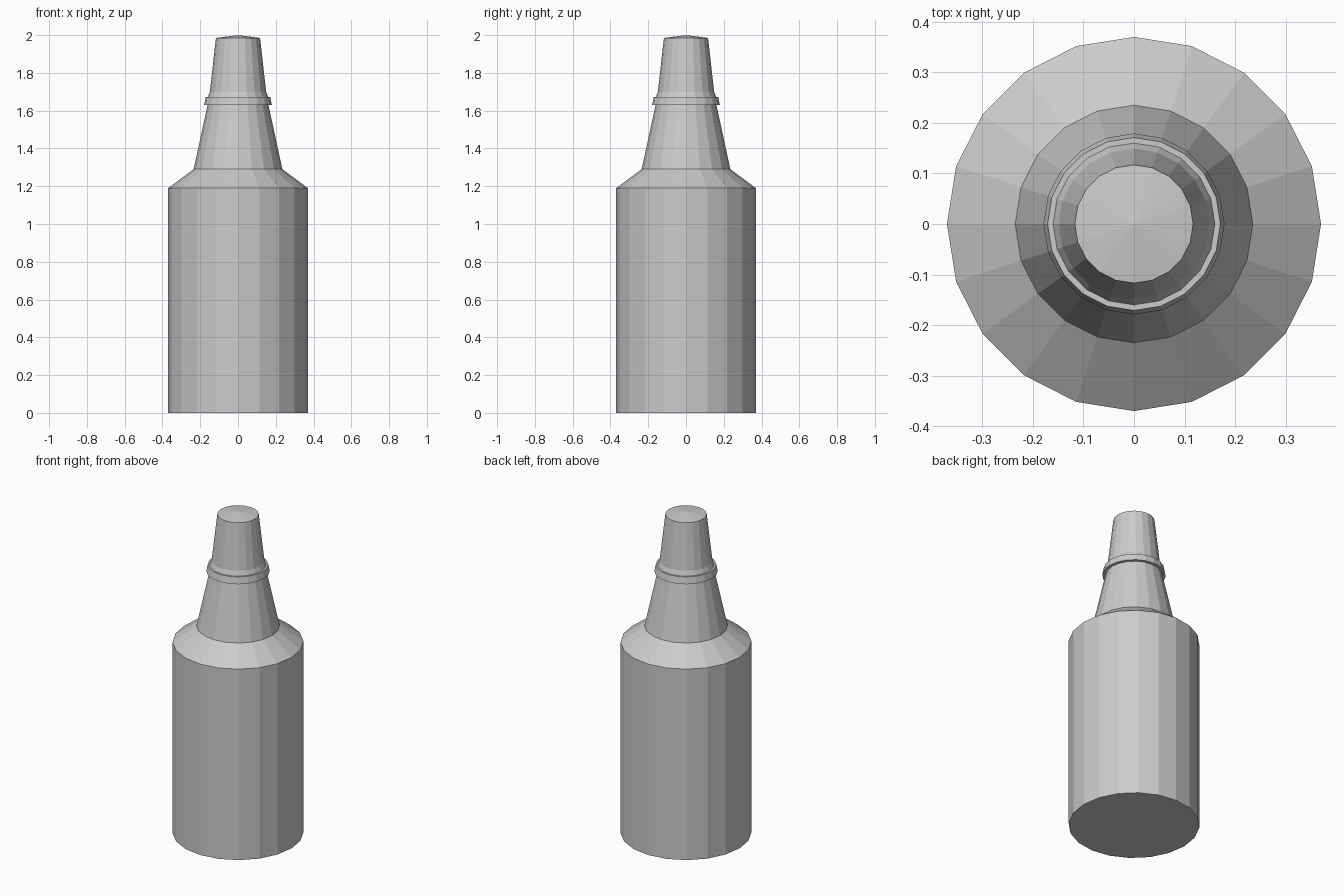
import bpy, bmesh, math

if "Cube" in bpy.data.objects:
    bpy.data.objects.remove(bpy.data.objects["Cube"])

SIDES = 20


def lathe(name, profile):
    """Revolve (radius, height) points around z; radius 0 makes a pole."""
    bm = bmesh.new()
    rings = []
    for r, z in profile:
        if r == 0:
            rings.append([bm.verts.new((0, 0, z))] * SIDES)
        else:
            rings.append([bm.verts.new((r * math.cos(i * math.tau / SIDES),
                                        r * math.sin(i * math.tau / SIDES), z))
                          for i in range(SIDES)])
    for low, high in zip(rings, rings[1:]):
        for i in range(SIDES):
            j = (i + 1) % SIDES
            corners = dict.fromkeys((low[i], low[j], high[j], high[i]))
            bm.faces.new(list(corners))
    bmesh.ops.recalc_face_normals(bm, faces=bm.faces)
    # Open sleeves: make sure the outside faces outward
    side = max(bm.faces, key=lambda f: f.calc_center_median().xy.length)
    if side.normal.xy.dot(side.calc_center_median().xy) < 0:
        bmesh.ops.reverse_faces(bm, faces=bm.faces)
    mesh = bpy.data.meshes.new(name)
    bm.to_mesh(mesh)
    bm.free()
    obj = bpy.data.objects.new(name, mesh)
    bpy.context.collection.objects.link(obj)
    return obj


# Cylinder body with sloped shoulder
lathe("bottle_body", [(0, 0), (0.37, 0), (0.37, 1.19), (0.235, 1.29)])

# Tapered neck
lathe("neck", [(0.235, 1.29), (0.161, 1.63)])

# Raised collar ring
lathe("collar", [(0.161, 1.63), (0.179, 1.63), (0.171, 1.672), (0.16, 1.672)])

# Tapered cap with slightly flared foot and shallow domed top
lathe("cap", [(0.16, 1.672), (0.149, 1.70), (0.117, 1.985), (0, 2.0)])
